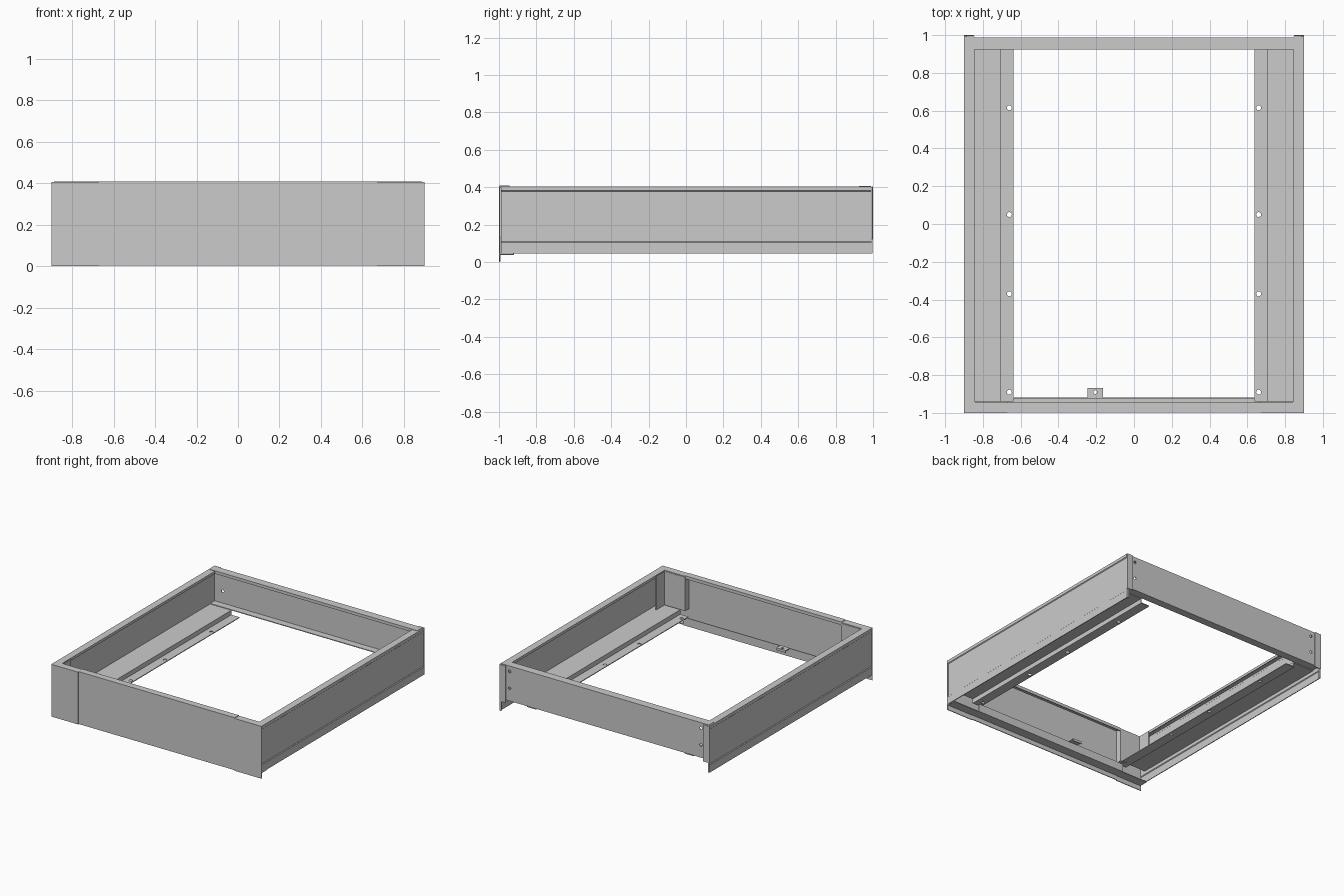
import bpy, bmesh
from mathutils import Matrix, Vector

if "Cube" in bpy.data.objects:
    bpy.data.objects.remove(bpy.data.objects["Cube"])

T = 0.006  # sheet thickness


def finish(name, bm, hidden=False):
    bmesh.ops.recalc_face_normals(bm, faces=bm.faces[:])
    me = bpy.data.meshes.new(name)
    bm.to_mesh(me)
    bm.free()
    ob = bpy.data.objects.new(name, me)
    bpy.context.collection.objects.link(ob)
    if hidden:
        ob.hide_render = True
        ob.hide_set(True)
    return ob


def sheet(name, pts, axis, a, b, holes=None, mirror=False):
    """Folded sheet: open profile pts extruded from a to b along 'x', 'y' or 'z'."""
    def place(p, d):
        u, v = p
        return {'x': (d, u, v), 'y': (u, d, v), 'z': (u, v, d)}[axis]
    bm = bmesh.new()
    rows = [(bm.verts.new(place(p, a)), bm.verts.new(place(p, b))) for p in pts]
    for (p, q), (r, s) in zip(rows, rows[1:]):
        bm.faces.new((p, r, s, q))
    ob = finish(name, bm)
    m = ob.modifiers.new("thickness", 'SOLIDIFY')
    m.thickness, m.offset, m.use_even_offset = T, 0, True
    if holes:
        m = ob.modifiers.new("holes", 'BOOLEAN')
        m.operation, m.object, m.solver = 'DIFFERENCE', holes, 'EXACT'
    if mirror:
        ob.modifiers.new("mirror", 'MIRROR').use_mirror_merge = False
    return ob


def drill(name, centres, axis, r):
    bm = bmesh.new()
    rot = Vector((0, 0, 1)).rotation_difference(Vector(axis)).to_matrix().to_4x4()
    for c in centres:
        bmesh.ops.create_cone(bm, cap_ends=True, segments=16, radius1=r, radius2=r,
                              depth=0.04, matrix=Matrix.Translation(c) @ rot)
    return finish(name, bm, hidden=True)


# Side panels with top flange, shallow recess and lower skirt
sheet("side_panel", [(.848, .385), (.848, .402), (.897, .402), (.897, .383), (.892, .378),
                     (.892, .108), (.897, .103), (.897, .045)], 'y', -.99, .992, mirror=True)

# Rear return tabs of the side panels
sheet("side_rear_tab", [(.848, .997), (.9, .997)], 'z', .12, .405, mirror=True)
sheet("side_rear_edge", [(.885, .994), (.9, .994)], 'z', .045, .12, mirror=True)

# Stepped bottom rails with mounting holes
rail_holes = drill("rail_hole_cutter", [(.66, y, .10) for y in (.615, .05, -.37, -.89)],
                   (0, 0, 1), .013)
sheet("bottom_rail", [(.892, .135), (.71, .135), (.71, .10), (.637, .10)],
      'y', -.94, .928, rail_holes, True)

# Back panel, folded top and bottom, with fastener holes
back_holes = drill("back_hole_cutter", [(s * .82, .985, z) for s in (-1, 1) for z in (.365, .235)],
                   (0, 1, 0), .011)
sheet("back_panel", [(.928, .385), (.928, .405), (.985, .405), (.985, .14), (.928, .14)],
      'x', -.888, .888, back_holes)

# Front centre panel with top flange
sheet("front_panel", [(-.948, .385), (-.948, .406), (-.994, .406), (-.994, .003)],
      'x', -.67, .67)

# Front lower channel: shelf and upstand
sheet("front_lower_channel", [(-.994, .04), (-.922, .04), (-.922, .10)], 'x', -.67, .67)

# Front corner caps with top flange
sheet("front_corner_cap", [(-.948, .385), (-.948, .402), (-.997, .402), (-.997, 0)],
      'x', .67, .9, mirror=True)
sheet("front_corner_foot", [(-.997, .04), (-.925, .04)], 'x', .67, .895, mirror=True)

# Inner corner brackets
sheet("inner_corner_bracket", [(.67, -.992), (.67, -.945), (.845, -.945), (.845, -.84)],
      'z', .138, .398, mirror=True)

# Small latch tab on the front channel
tab_hole = drill("tab_hole_cutter", [(-.205, -.89, .10)], (0, 0, 1), .01)
sheet("latch_tab", [(-.922, .10), (-.872, .10), (-.872, .085)], 'x', -.245, -.165, tab_hole)
